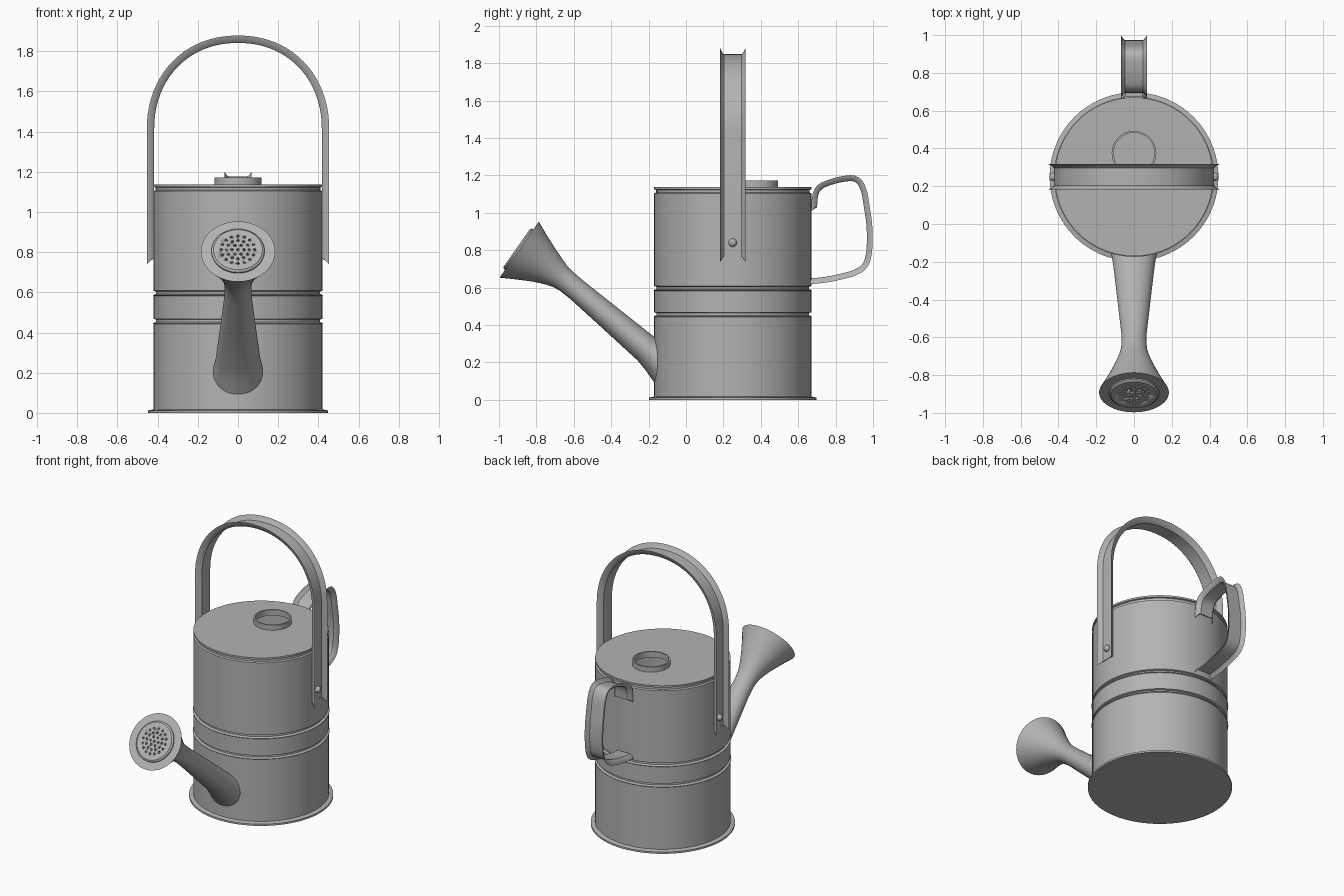
import bpy, bmesh, math
from mathutils import Vector, Matrix

cube = bpy.data.objects.get("Cube")
if cube:
    bpy.data.objects.remove(cube)

metal = bpy.data.materials.new("grey_metal")
metal.use_nodes = True
GREY = (0.45, 0.45, 0.45, 1)
metal.diffuse_color = GREY
metal.node_tree.nodes["Principled BSDF"].inputs["Base Color"].default_value = GREY

CY = 0.25          # centre of the can along y
TOP = 1.137        # height of the lid


def finish(name, bm, angle=35):
    bmesh.ops.recalc_face_normals(bm, faces=bm.faces)
    mesh = bpy.data.meshes.new(name)
    bm.to_mesh(mesh)
    bm.free()
    mesh.materials.append(metal)
    mesh.polygons.foreach_set("use_smooth", [True] * len(mesh.polygons))
    mesh.set_sharp_from_angle(angle=math.radians(angle))
    obj = bpy.data.objects.new(name, mesh)
    bpy.context.collection.objects.link(obj)
    return obj


def loft(name, rings, cap_start=False, cap_end=False, loop=False, angle=35):
    """Skin a list of closed rings of points."""
    bm = bmesh.new()
    rows = [[bm.verts.new(p) for p in ring] for ring in rings]
    pairs = list(zip(rows, rows[1:])) + ([(rows[-1], rows[0])] if loop else [])
    for a, b in pairs:
        for i in range(len(a)):
            j = (i + 1) % len(a)
            bm.faces.new((a[i], a[j], b[j], b[i]))
    if cap_start:
        bm.faces.new(rows[0])
    if cap_end:
        bm.faces.new(rows[-1])
    return finish(name, bm, angle)


def circle(r, y, z, n=72):
    return [Vector((r * math.cos(k * math.tau / n), y + r * math.sin(k * math.tau / n), z))
            for k in range(n)]


def smooth_path(pts, times=2):
    """Round a polyline by cutting its corners."""
    for _ in range(times):
        cut = [pts[0]]
        for a, b in zip(pts, pts[1:]):
            cut += [a.lerp(b, 0.25), a.lerp(b, 0.75)]
        pts = cut + [pts[-1]]
    return pts


def channel(name, path, place, side, half_width, depth, sheet=0.007):
    """Sweep a flared sheet-metal channel along a flat path."""
    web = half_width - 0.015
    top = [(-half_width, depth), (-web - 0.004, depth * 0.3), (-web + 0.006, 0),
           (web - 0.006, 0), (web + 0.004, depth * 0.3), (half_width, depth)]
    section = top + [(w * 0.97, d - sheet) for w, d in reversed(top)]
    rings = []
    last = len(path) - 1
    for i, p in enumerate(path):
        t = (path[min(i + 1, last)] - path[max(i - 1, 0)]).normalized()
        n = Vector((t.y, -t.x)) * side
        slant = -1 if i == 0 else 1 if i == last else 0
        rings.append([place(w, p + n * d + t * (slant * max(d, 0))) for w, d in section])
    return loft(name, rings, True, True)


# Can: base flange, two pressed grooves and a rolled top seam
R = 0.42
can_profile = [(0.447, 0), (0.447, 0.012), (R, 0.018)]
for z in (0.45, 0.59):
    can_profile += [(R, z - 0.008), (R + 0.004, z - 0.004), (R - 0.012, z + 0.002),
                    (R - 0.012, z + 0.014), (R, z + 0.018)]
can_profile += [(R, 1.103), (R - 0.01, 1.108), (R - 0.01, 1.122), (R, 1.125), (R, TOP)]
loft("can_body", [circle(r, CY, z) for r, z in can_profile], cap_start=True)

# Lid with an off-centre filler opening and its collar
HOLE_Y = 0.375
loft("lid", [circle(R, CY, TOP), circle(0.108, HOLE_Y, TOP)])
loft("filler_collar", [circle(r, HOLE_Y, z) for r, z in
                       ((0.118, TOP - 0.004), (0.118, 1.172), (0.108, 1.172), (0.108, TOP - 0.004))],
     loop=True)

# Carrying handle: straight legs joined by a rounded arch
LEG, SPRING, RISE = 0.424, 1.41, 0.438
arch = [Vector((LEG, 0.768)), Vector((LEG, 1.1))]
for k in range(41):
    a = math.pi * k / 40
    c, s = math.cos(a), math.sin(a)
    arch.append(Vector((math.copysign(abs(c) ** 0.94, c) * LEG, SPRING + RISE * abs(s) ** 0.94)))
arch += [Vector((-LEG, 1.1)), Vector((-LEG, 0.768))]
channel("carrying_handle", arch, lambda w, p: Vector((p.x, CY + w, p.y)), 1, 0.067, 0.03)

# Rivets that hold the carrying handle
for side, label in ((1, "left"), (-1, "right")):
    bm = bmesh.new()
    bmesh.ops.create_uvsphere(bm, u_segments=20, v_segments=12, radius=0.022,
                              matrix=Matrix.Translation((side * 0.427, CY, 0.84)))
    finish(label + "_rivet", bm)

# Rear grip: bent channel fixed to the back of the can
grip = [Vector(p) for p in ((0.694, 1.03), (0.697, 1.09), (0.715, 1.13), (0.76, 1.152),
                            (0.83, 1.172), (0.91, 1.18), (0.945, 1.12), (0.958, 1.03),
                            (0.974, 0.93), (0.974, 0.8), (0.955, 0.72), (0.9, 0.685),
                            (0.8, 0.66), (0.73, 0.648), (0.672, 0.643))]
channel("rear_grip", smooth_path(grip), lambda w, p: Vector((w, p.x, p.y)), -1, 0.068, 0.024)


# Spout: oval tube that narrows, then flares into the rose
def tilted(y, z, rx, rv, deg, n=40):
    a = math.radians(deg)
    v = Vector((0, math.sin(a), math.cos(a)))
    return [Vector((rx * math.cos(k * math.tau / n), y, z)) + v * (rv * math.sin(k * math.tau / n))
            for k in range(n)]


spout = [(-0.10, 0.178, 0.135, 0.11, 40), (-0.165, 0.233, 0.119, 0.088, 40),
         (-0.21, 0.27, 0.111, 0.077, 40), (-0.40, 0.432, 0.088, 0.068, 40),
         (-0.58, 0.585, 0.067, 0.06, 40), (-0.635, 0.63, 0.066, 0.061, 39),
         (-0.675, 0.66, 0.072, 0.068, 37), (-0.71, 0.686, 0.085, 0.083, 36),
         (-0.76, 0.72, 0.108, 0.107, 35), (-0.83, 0.764, 0.146, 0.146, 35),
         (-0.892, 0.803, 0.185, 0.183, 35)]
loft("spout", [tilted(*s) for s in spout], cap_end=True)

# Rose plate: raised disc drilled with rings of holes
AXIS = Vector((0, -math.cos(math.radians(35)), math.sin(math.radians(35))))
ROSE = Vector((0, -0.892, 0.803))


def on_rose(r, lift):
    c = ROSE + AXIS * lift
    return tilted(c.y, c.z, r, r, 35)


plate = loft("rose_plate", [on_rose(0.132, -0.01), on_rose(0.132, 0.008), on_rose(0.122, 0.016)],
             True, True, angle=25)

bm = bmesh.new()
turn = AXIS.to_track_quat("Z", "Y").to_matrix().to_4x4()
for count, radius in ((1, 0), (6, 0.03), (12, 0.056), (16, 0.083)):
    for k in range(count):
        a = math.tau * k / count
        spot = Matrix.Translation((radius * math.cos(a), radius * math.sin(a), 0.016))
        bmesh.ops.create_cone(bm, cap_ends=True, segments=10, radius1=0.0075, radius2=0.0075,
                              depth=0.03, matrix=Matrix.Translation(ROSE) @ turn @ spot)
drills = finish("hole_cutter", bm)
drills.hide_render = True
drills.hide_set(True)
cut = plate.modifiers.new("holes", "BOOLEAN")
cut.operation = "DIFFERENCE"
cut.object = drills
